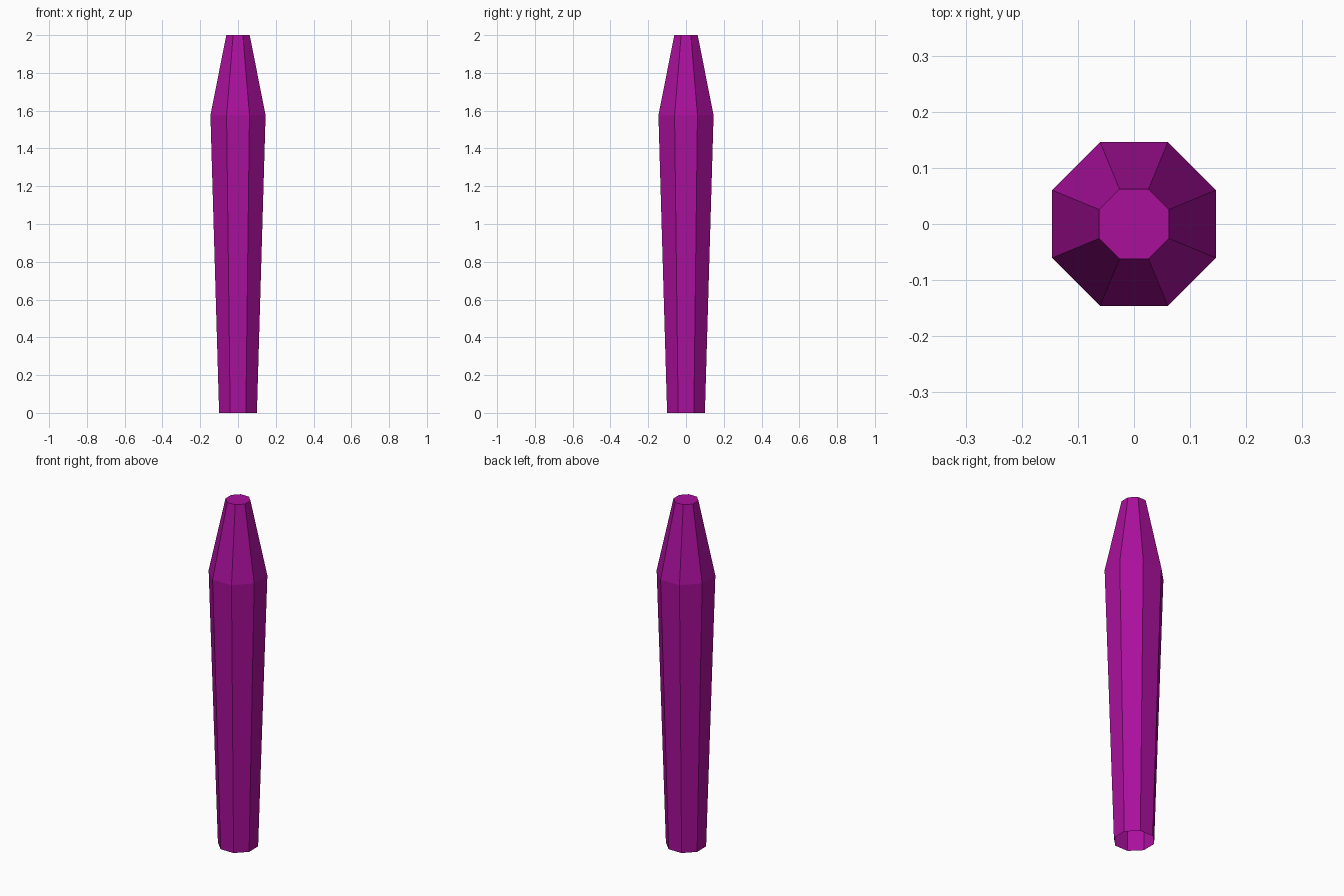
import bpy, bmesh, math

if "Cube" in bpy.data.objects:
    bpy.data.objects.remove(bpy.data.objects["Cube"])

SIDES = 8
# (height, flat-to-centre distance) from the open foot to the capped tip
PROFILE = [(0.0, 0.10), (1.575, 0.146), (2.0, 0.062)]

bm = bmesh.new()


def ring(z, apothem):
    r = apothem / math.cos(math.pi / SIDES)
    angles = [(i + 0.5) * 2 * math.pi / SIDES for i in range(SIDES)]
    return [bm.verts.new((r * math.cos(a), r * math.sin(a), z)) for a in angles]


# Tapered shaft and shoulder
rings = [ring(z, a) for z, a in PROFILE]
for low, high in zip(rings, rings[1:]):
    for i in range(SIDES):
        j = (i + 1) % SIDES
        bm.faces.new((low[i], low[j], high[j], high[i]))

# Flat tip; the foot stays open
bm.faces.new(rings[-1])

mesh = bpy.data.meshes.new("tapered_shaft")
bm.to_mesh(mesh)
bm.free()
shaft = bpy.data.objects.new("tapered_shaft", mesh)
bpy.context.collection.objects.link(shaft)

# Purple colour
purple = bpy.data.materials.new("purple")
purple.diffuse_color = (0.40, 0.005, 0.33, 1)
purple.use_nodes = True
purple.node_tree.nodes["Principled BSDF"].inputs["Base Color"].default_value = purple.diffuse_color
mesh.materials.append(purple)
